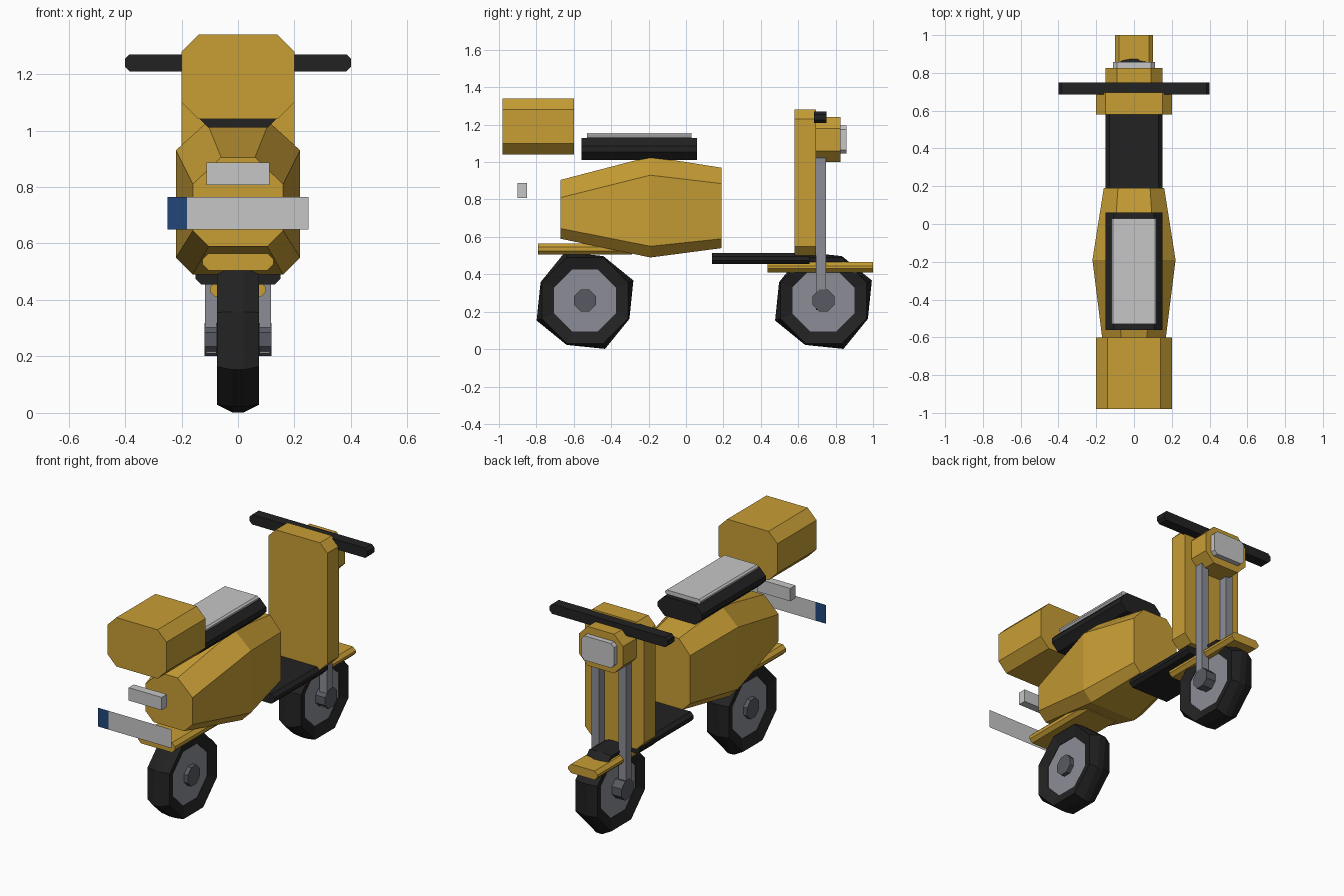
import bpy, math

if "Cube" in bpy.data.objects:
    bpy.data.objects.remove(bpy.data.objects["Cube"])


def material(name, rgb):
    m = bpy.data.materials.new(name)
    m.diffuse_color = (*rgb, 1)
    m.use_nodes = True
    m.node_tree.nodes["Principled BSDF"].inputs["Base Color"].default_value = m.diffuse_color
    return m


YELLOW = material("mustard_yellow", (0.578, 0.342, 0.036))
BLACK = material("black_rubber", (0.016, 0.016, 0.016))
SILVER = material("light_grey", (0.56, 0.565, 0.56))
STEEL = material("steel_grey", (0.262, 0.27, 0.305))
DARK = material("dark_grey", (0.098, 0.102, 0.122))
BLUE = material("blue", (0.015, 0.061, 0.195))


def make(name, verts, faces, *mats):
    me = bpy.data.meshes.new(name)
    me.from_pydata(verts, [], faces)
    for m in mats:
        me.materials.append(m)
    ob = bpy.data.objects.new(name, me)
    bpy.context.collection.objects.link(ob)
    return ob


def loft(name, rings, mat, closed=False):
    """Skin a list of equal rings; cap the ends unless closed in a loop."""
    n, k = len(rings[0]), len(rings)
    verts = [v for r in rings for v in r]
    faces = []
    for i in range(k if closed else k - 1):
        a, b = i * n, (i + 1) % k * n
        faces += [(a + j, a + (j + 1) % n, b + (j + 1) % n, b + j) for j in range(n)]
    if not closed:
        faces += [tuple(range(n))[::-1], tuple(range((k - 1) * n, k * n))]
    ob = make(name, verts, faces, mat)
    # consistent outward normals
    import bmesh
    bm = bmesh.new()
    bm.from_mesh(ob.data)
    bmesh.ops.recalc_face_normals(bm, faces=bm.faces)
    bm.to_mesh(ob.data)
    bm.free()
    return ob


def octagon(cx, hw, y, z0, z1, top, bottom):
    """Section in x-z with 45 degree cut corners (x cut, z cut)."""
    (tx, tz), (bx, bz) = top, bottom
    half = [(hw - bx, z0), (hw, z0 + bz), (hw, z1 - tz), (hw - tx, z1)]
    pts = half + [(-x, z) for x, z in reversed(half)]
    return [(cx + x, y, z) for x, z in pts]


def block(name, hw, y0, y1, z0, z1, c, mat, cx=0):
    if c == 0:
        ring = lambda y: [(cx - hw, y, z0), (cx + hw, y, z0), (cx + hw, y, z1), (cx - hw, y, z1)]
    else:
        ring = lambda y: octagon(cx, hw, y, z0, z1, (c, c), (c, c))
    return loft(name, [ring(y0), ring(y1)], mat)


# chamfered blocks
block("top_box", 0.20, -0.98, -0.60, 1.04, 1.34, 0.06, YELLOW)
block("seat", 0.15, -0.56, 0.06, 1.01, 1.13, 0.045, BLACK)
block("seat_pad", 0.12, -0.53, 0.03, 1.125, 1.155, 0.01, SILVER)
block("rear_fender", 0.125, -0.79, -0.29, 0.505, 0.565, 0.02, YELLOW)
block("front_fender", 0.10, 0.435, 1.0, 0.41, 0.465, 0.02, YELLOW)
block("footboard", 0.15, 0.14, 0.66, 0.455, 0.515, 0.02, BLACK)
block("leg_shield", 0.20, 0.58, 0.695, 0.50, 1.28, 0.05, YELLOW)
block("handlebar", 0.40, 0.685, 0.75, 1.21, 1.27, 0.016, BLACK)
block("headlight_housing", 0.15, 0.69, 0.825, 1.0, 1.24, 0.06, YELLOW)
block("headlight_lens", 0.11, 0.825, 0.857, 1.045, 1.195, 0.02, SILVER)
block("tail_light", 0.112, -0.90, -0.85, 0.808, 0.887, 0, SILVER)
for side, s in (("left", -1), ("right", 1)):
    block(side + "_fork", 0.025, 0.695, 0.748, 0.21, 1.03, 0.008, STEEL, cx=0.091 * s)

# engine body: three octagonal sections
loft("engine_body", [
    octagon(0, 0.16, -0.67, 0.59, 0.905, (0.10, 0.095), (0.056, 0.055)),
    octagon(0, 0.22, -0.19, 0.49, 1.03, (0.11, 0.10), (0.06, 0.06)),
    octagon(0, 0.16, 0.19, 0.54, 0.97, (0.075, 0.085), (0.05, 0.05)),
], YELLOW)

# number plate with a coloured band on one end
plate = make("number_plate",
             [(x, -1.0, z) for z in (0.65, 0.765) for x in (-0.25, -0.18, 0.25)],
             [(0, 1, 4, 3), (1, 2, 5, 4)], BLUE, SILVER)
plate.data.polygons[1].material_index = 1


# wheels: eight-sided, crown radius alternating
def disc(name, y, z, r, hw, mat):
    ring = lambda x: [(x, y + r * math.cos(math.radians(22.5 + 45 * k)),
                       z + r * math.sin(math.radians(22.5 + 45 * k))) for k in range(8)]
    loft(name, [ring(-hw), ring(hw)], mat)


def wheel(prefix, y, hub_hw):
    z, rings = 0.26, []
    for k in range(8):
        a = math.radians(22.5 + 45 * k)
        crown = 0.28 if k % 2 == 0 else 0.257
        half = [(0.055, 0.18), (0.075, 0.25), (0.02, crown)]
        section = half + [(-x, r) for x, r in reversed(half)]
        rings.append([(x, y + r * math.cos(a), z + r * math.sin(a)) for x, r in section])
    loft(prefix + "_tire", rings, BLACK, closed=True)
    disc(prefix + "_rim", y, z, 0.182, 0.052, STEEL)
    disc(prefix + "_hub", y, z, 0.063, hub_hw, DARK)


wheel("rear", -0.54, 0.078)
wheel("front", 0.735, 0.118)
